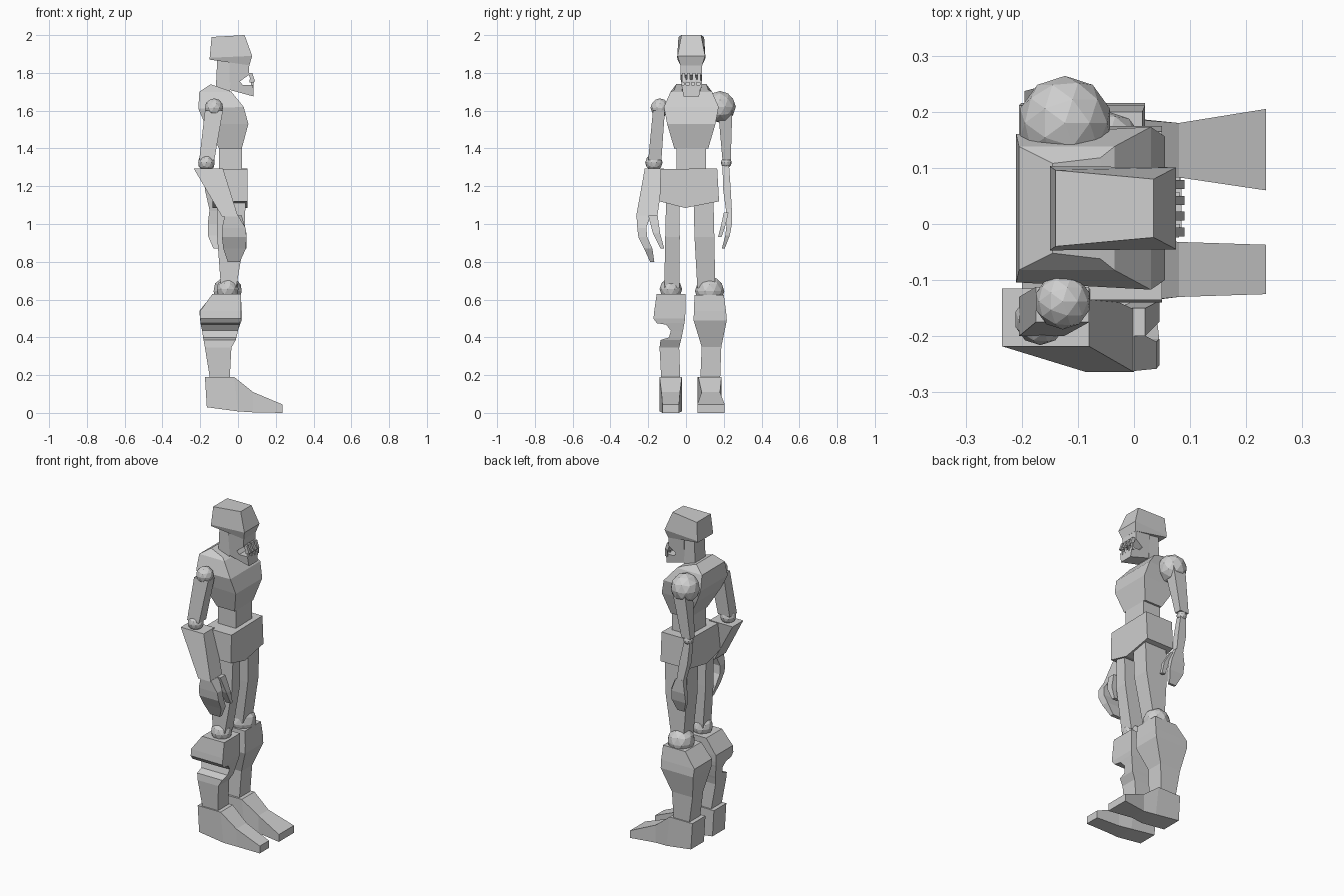
import bpy, bmesh

grey = bpy.data.materials.new("light_grey")
grey.diffuse_color = (0.62, 0.62, 0.62, 1)
MID = 0.028  # centre line of the body in y


def finish(name, bm):
    bmesh.ops.recalc_face_normals(bm, faces=bm.faces)
    me = bpy.data.meshes.new(name)
    bm.to_mesh(me)
    bm.free()
    me.materials.append(grey)
    ob = bpy.data.objects.new(name, me)
    bpy.context.collection.objects.link(ob)
    return ob


def loft(name, rings):
    """Skin a list of equal-length point rings and cap both ends."""
    bm = bmesh.new()
    vs = [[bm.verts.new(p) for p in r] for r in rings]
    n = len(vs[0])
    for a, b in zip(vs, vs[1:]):
        for i in range(n):
            j = (i + 1) % n
            bm.faces.new((a[i], a[j], b[j], b[i]))
    bm.faces.new(vs[0])
    bm.faces.new(vs[-1][::-1])
    return finish(name, bm)


def limb(name, secs):
    """Box limb from sections (z, x0, x1, y0, y1)."""
    return loft(name, [[(x0, y0, z), (x1, y0, z), (x1, y1, z), (x0, y1, z)]
                       for z, x0, x1, y0, y1 in secs])


def tilted(name, secs):
    """Body block from sections (back x, z, half width, front x, z, half width)."""
    return loft(name, [[(xb, MID - hb, zb), (xf, MID - hf, zf),
                        (xf, MID + hf, zf), (xb, MID + hb, zb)]
                       for xb, zb, hb, xf, zf, hf in secs])


def ball(name, loc, r):
    bm = bmesh.new()
    bmesh.ops.create_icosphere(bm, subdivisions=2, radius=r)
    bmesh.ops.translate(bm, verts=bm.verts, vec=loc)
    return finish(name, bm)


# Head: skull cap, neck, face with open mouth, teeth
tilted("skull_cap", [(-.15, 1.87, .072, .06, 1.84, .058),
                     (-.15, 1.88, .075, .075, 1.89, .073),
                     (-.14, 1.99, .068, .035, 2.0, .052)])
tilted("neck", [(-.12, 1.66, .05, -.045, 1.66, .05),
                (-.11, 1.87, .05, -.035, 1.86, .05)])
face = [(-.045, 1.86), (.06, 1.85), (.058, 1.79), (.01, 1.755),
        (.025, 1.735), (.08, 1.735), (.083, 1.675), (-.045, 1.71)]
loft("face", [[(x, MID + s * (.04 + .018 * min(1, max(0, (z - 1.67) / .1))), z)
               for x, z in face] for s in (-1, 1)])
for i in range(4):
    y = MID - .042 + i * .028
    limb("upper_tooth", [(1.80, .055, .075, y - .008, y + .008),
                         (1.755, .068, .09, y - .008, y + .008)])
    limb("lower_tooth", [(1.775 - .015 * (i % 2), .07, .082, y + .004, y + .014),
                         (1.72, .068, .083, y + .004, y + .014)])
limb("lip_bar", [(1.765, .062, .085, MID - .046, MID + .046),
                 (1.75, .062, .085, MID - .046, MID + .046)])

# Trunk
tilted("chest", [(-.10, 1.40, .09, .02, 1.40, .09),
                 (-.175, 1.53, .12, .055, 1.53, .128),
                 (-.21, 1.61, .132, .03, 1.62, .145),
                 (-.205, 1.70, .11, -.035, 1.70, .11),
                 (-.145, 1.74, .08, -.06, 1.71, .09)])
tilted("waist", [(-.10, 1.25, .078, .02, 1.25, .078),
                 (-.10, 1.42, .078, .02, 1.42, .078)])
pelvis = [(-.135, 1.29), (.165, 1.295), (.175, 1.12), (-.005, 1.085), (-.14, 1.12)]
loft("pelvis", [[(x, y, z) for y, z in pelvis] for x in (-.135, .05)])

# Legs
limb("right_thigh", [(1.14, -.11, .04, -.105, -.035), (.93, -.11, .035, -.11, -.033),
                     (.66, -.09, -.01, -.115, -.035)])
limb("left_thigh", [(1.14, -.11, .04, .04, .145), (.93, -.11, .035, .045, .15),
                    (.66, -.09, -.01, .06, .155)])
ball("right_knee", (-.055, -.08, .655), .06)
ball("left_knee", (-.055, .125, .645), .078)
# Right shin has a rounded bite out of its outer side
limb("right_shin", [(.63, -.135, .015, -.155, -.003), (.54, -.20, .015, -.168, -.003),
                    (.50, -.20, .015, -.172, -.005), (.475, -.198, .01, -.155, -.008),
                    (.467, -.197, .008, -.105, -.01), (.435, -.19, 0, -.08, -.016),
                    (.40, -.185, -.008, -.09, -.023), (.385, -.182, -.012, -.135, -.027),
                    (.345, -.175, -.035, -.14, -.036), (.16, -.145, -.045, -.13, -.03)])
limb("left_shin", [(.625, -.135, .015, .045, .20), (.54, -.205, .02, .042, .212),
                   (.49, -.20, .02, .04, .216), (.35, -.175, -.035, .083, .187),
                   (.16, -.145, -.045, .075, .18)])

# Feet: top and bottom side profiles with a width at each station
top = [(-.175, .19), (-.02, .19), (.08, .11), (.235, .045)]
sole = [(-.165, .03), (0, .008), (.08, .003), (.235, 0)]
for name, widths in (("right_foot", [(-.14, -.02), (-.14, -.022), (-.13, -.032), (-.125, -.037)]),
                     ("left_foot", [(.062, .188), (.065, .188), (.083, .18), (.06, .205)])):
    loft(name, [[(t[0], a, t[1]), (t[0], b, t[1]), (s[0], b, s[1]), (s[0], a, s[1])]
                for t, s, (a, b) in zip(top, sole, widths)])

# Right arm, with a heavy forearm and claw hand
ball("right_shoulder", (-.127, -.138, 1.615), .05)
limb("right_upper_arm", [(1.60, -.175, -.08, -.175, -.112), (1.34, -.205, -.125, -.20, -.13)])
ball("right_elbow", (-.167, -.17, 1.325), .046)
limb("right_forearm", [(1.295, -.235, -.08, -.218, -.115), (1.04, -.085, 0, -.264, -.152)])
limb("right_fingers", [(1.045, -.07, 0, -.262, -.188), (.98, -.085, .04, -.258, -.21),
                       (.93, -.085, .045, -.252, -.205), (.87, -.078, .042, -.222, -.178),
                       (.80, -.055, .01, -.19, -.168)])
limb("right_thumb", [(1.045, -.03, .02, -.20, -.15), (.95, 0, .045, -.175, -.137),
                     (.87, .01, .045, -.135, -.115)])

# Left arm, with a thin forearm
ball("left_shoulder", (-.123, .18, 1.62), .084)
limb("left_upper_arm", [(1.60, -.165, -.08, .17, .245), (1.34, -.195, -.135, .193, .237)])
ball("left_elbow", (-.165, .213, 1.325), .029)
limb("left_forearm", [(1.31, -.185, -.145, .193, .228), (1.18, -.175, -.12, .197, .237),
                      (1.07, -.15, -.105, .212, .243)])
limb("left_fingers", [(1.08, -.15, -.10, .212, .243), (1.0, -.16, -.07, .215, .243),
                      (.94, -.16, -.065, .208, .232), (.87, -.13, -.085, .19, .205)])
limb("left_thumb", [(1.06, -.11, -.08, .20, .225), (.99, -.075, -.045, .185, .208),
                    (.93, -.07, -.045, .17, .188)])
